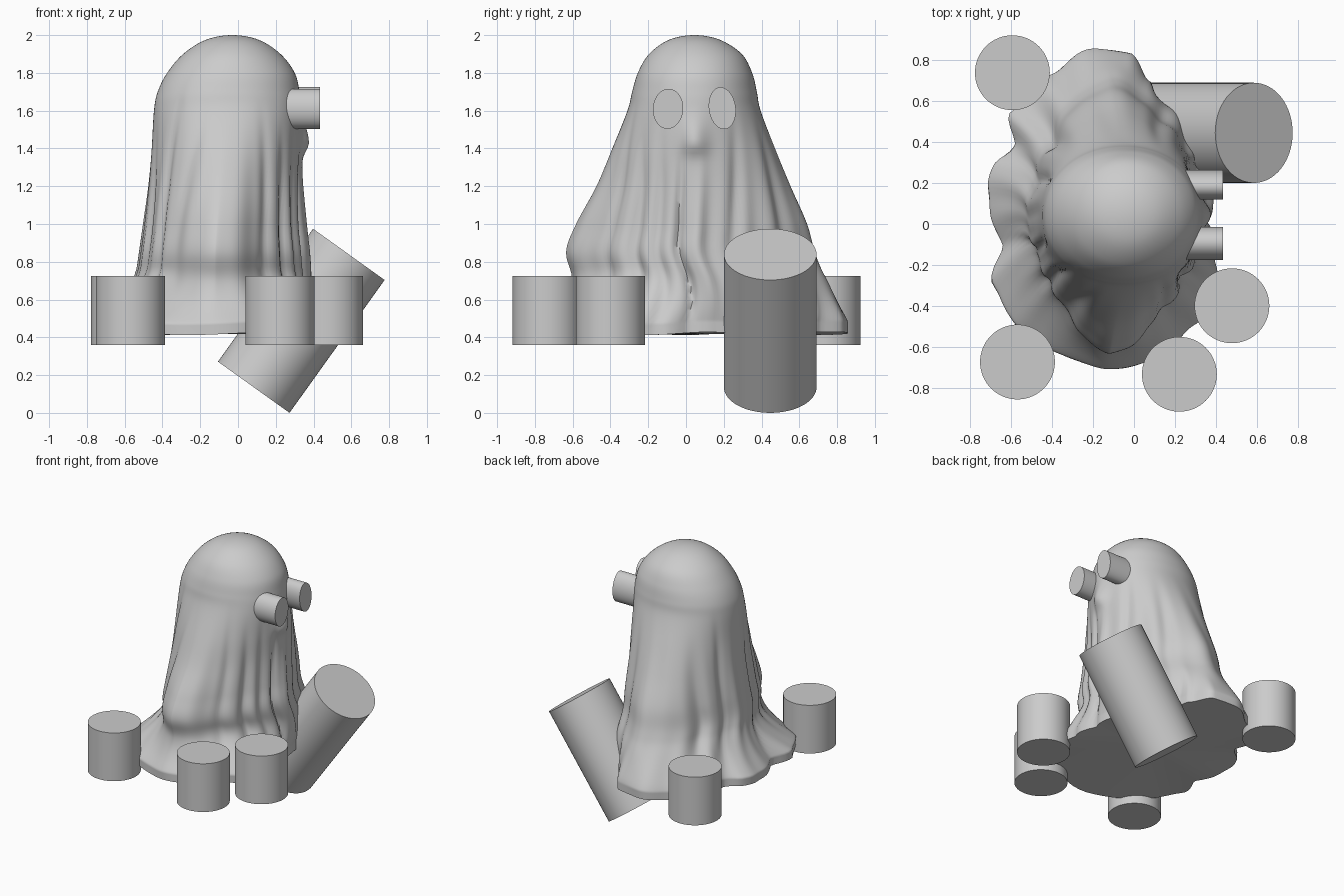
import bpy, bmesh, math
from math import cos, sin, pi, exp, atan2, radians

if "Cube" in bpy.data.objects:
    bpy.data.objects.remove(bpy.data.objects["Cube"])


def finish(obj, angle):
    bpy.ops.object.select_all(action='DESELECT')
    obj.select_set(True)
    bpy.context.view_layer.objects.active = obj
    bpy.ops.object.shade_smooth_by_angle(angle=radians(angle))


def cylinder(name, loc, rx, ry, depth, rot=(0, 0, 0)):
    bpy.ops.mesh.primitive_cylinder_add(vertices=64, radius=1, depth=1, location=loc)
    obj = bpy.context.object
    obj.name = name
    obj.rotation_mode = 'ZYX'
    obj.rotation_euler = rot
    obj.scale = (rx, ry, depth)
    finish(obj, 40)
    return obj


# Cloth sections: z, x min, x max, y min, y max, roundness back, roundness front, x of side tips
sections = [
    (2.00, -.03, -.03, .045, .045, 2.0, 2.0, -.03),
    (1.975, -.17, .11, -.09, .18, 2.0, 2.0, -.03),
    (1.90, -.29, .225, -.195, .295, 2.0, 2.0, -.035),
    (1.80, -.375, .30, -.255, .35, 2.05, 2.05, -.04),
    (1.70, -.425, .325, -.285, .375, 2.1, 2.1, -.05),
    (1.60, -.445, .333, -.31, .395, 2.1, 2.1, -.05),
    (1.40, -.458, .335, -.39, .47, 2.0, 1.9, -.07),
    (1.20, -.475, .335, -.475, .55, 1.9, 1.7, -.09),
    (1.00, -.50, .345, -.585, .635, 1.8, 1.5, -.11),
    (0.85, -.52, .36, -.64, .675, 1.75, 1.45, -.12),
    (0.70, -.54, .37, -.60, .73, 1.8, 1.5, -.12),
    (0.55, -.55, .38, -.58, .77, 1.9, 1.8, -.12),
    (0.47, -.56, .38, -.60, .80, 2.0, 2.0, -.12),
    (0.42, -.56, .38, -.60, .80, 2.0, 2.0, -.12),
]

# Trailing hem outline seen from the top
hem = [(.36, .05), (.31, .29), (.24, .47), (.11, .60), (.08, .70), (-.02, .83), (-.20, .86),
       (-.41, .73), (-.61, .55), (-.58, .38), (-.69, .30), (-.71, .12), (-.65, -.10),
       (-.69, -.30), (-.58, -.49), (-.36, -.64), (-.12, -.71), (.15, -.64), (.30, -.49),
       (.40, -.30), (.40, -.15)]
HX, HY = -.12, .06
polar = sorted((atan2(y - HY, x - HX) % (2 * pi), math.hypot(x - HX, y - HY)) for x, y in hem)
polar = [(polar[-1][0] - 2 * pi, polar[-1][1])] + polar + [(polar[0][0] + 2 * pi, polar[0][1])]


def hem_radius(a):
    a %= 2 * pi
    for (a0, r0), (a1, r1) in zip(polar, polar[1:]):
        if a0 <= a <= a1:
            t = (a - a0) / (a1 - a0)
            return r0 + (r1 - r0) * t * t * (3 - 2 * t)
    return polar[0][1]


def smooth(lo, hi, v):
    t = max(0, min(1, (v - lo) / (hi - lo)))
    return t * t * (3 - 2 * t)


def catmull(p, q, r, s, t):
    return [.5 * (2 * b + (c - a) * t + (2 * a - 5 * b + 4 * c - d) * t * t
                  + (3 * b - a - 3 * c + d) * t ** 3) for a, b, c, d in zip(p, q, r, s)]


def section_rows(steps):
    z, x0, x1, y0, y1, nb, nf, m = sections[1]
    pts = [(z, x1, x0, y1, y0, nb, nf, m)] + sections + [sections[-1]]
    rows = []
    for i in range(1, len(pts) - 2):
        rows += [catmull(*pts[i - 1:i + 3], k / steps) for k in range(steps)]
    return rows[1:] + [list(sections[-1])]


# Individual long folds: angle, width, height, z where the fold fades out
folds = [(-.13, .05, -.035, 1.35), (.12, .07, .015, 1.3), (-.42, .08, -.025, 1.45),
         (.55, .09, -.025, 1.5), (-.72, .07, -.025, 1.4), (-1.05, .08, -.025, 1.5),
         (-1.95, .10, -.025, 1.5), (-2.35, .08, -.025, 1.6), (2.2, .12, -.03, 1.3),
         (2.65, .08, -.025, 1.5), (1.1, .10, -.025, 1.4), (-2.8, .07, -.025, 1.4)]


def ripple(a, z):
    d = 0
    for fa, w, h, top in folds:
        da = (a - fa - .03 * sin(4 * z + fa * 3) + pi) % (2 * pi) - pi
        d += h * exp(-(da / w) ** 2) * (1 - smooth(top - .4, top + .2, z))
    low = 1 - smooth(.7, 1.65, z)
    d += low * (.008 * sin(13 * a + z) + .004 * sin(22 * a - z + 1))
    d += (1 - smooth(.45, .75, z)) * .010 * sin(17 * a + 6 * z)
    return d


N = 192
bm = bmesh.new()
apex = bm.verts.new((-.03, .045, 2.0))
rings = []
for z, x0, x1, y0, y1, nb, nf, mx in section_rows(8):
    my = (y0 + y1) / 2
    w = max(0, min(1, (.78 - z) / .30)) ** 1.8
    ring = []
    for j in range(N):
        a = 2 * pi * j / N
        c, s = cos(a), sin(a)
        n = nb if s > 0 else nf
        ox = math.copysign(abs(c) ** (2 / n), c) * ((x1 - mx) if c > 0 else (mx - x0))
        oy = math.copysign(abs(s) ** (2 / n), s) * ((y1 - my) if s > 0 else (my - y0))
        pa = atan2(oy, ox)
        hr = hem_radius(pa)
        d = ripple(pa, z) * (1 - .6 * w)
        x = (mx + ox) * (1 - w) + (HX + hr * cos(pa)) * w + d * cos(pa)
        y = (my + oy) * (1 - w) + (HY + hr * sin(pa)) * w + d * sin(pa)
        # Rounded nose under the eyes
        if c > 0:
            x += .04 * exp(-((y - .045) / .07) ** 2 - ((z - 1.43) / (.06 if z < 1.43 else .12)) ** 2)
        zz = z + .008 * w * sin(5 * pa + 1)
        ring.append(bm.verts.new((x, y, zz)))
    rings.append(ring)
for j in range(N):
    k = (j + 1) % N
    bm.faces.new((apex, rings[0][j], rings[0][k]))
    for up, lo in zip(rings, rings[1:]):
        bm.faces.new((up[j], lo[j], lo[k], up[k]))
# Closed underside
under = bm.verts.new((HX, HY, .42))
for j in range(N):
    bm.faces.new((rings[-1][(j + 1) % N], rings[-1][j], under))
bmesh.ops.recalc_face_normals(bm, faces=bm.faces)
mesh = bpy.data.meshes.new("draped_cloth")
bm.to_mesh(mesh)
bm.free()
cloth = bpy.data.objects.new("draped_cloth", mesh)
bpy.context.collection.objects.link(cloth)
finish(cloth, 50)

# Protruding oval eyes, axis along x
for name, y, z, ry, rz, lean in [("eye_near", -.095, 1.61, .08, .106, -4),
                                 ("eye_far", .192, 1.613, .071, .112, 8)]:
    cylinder(name, (.335, y, z), rz, ry, .20, (radians(lean), pi / 2, 0))

# Upright posts around the hem
for i, (x, y) in enumerate([(-.595, .74), (-.57, -.675), (.222, -.735), (.479, -.40)]):
    cylinder(f"post_{i + 1}", (x, y, .5425), .183, .183, .367)

# Large leaning drum
cylinder("leaning_drum", (.335, .446, .4875), .233, .245, .865, (0, radians(35.6), 0))
